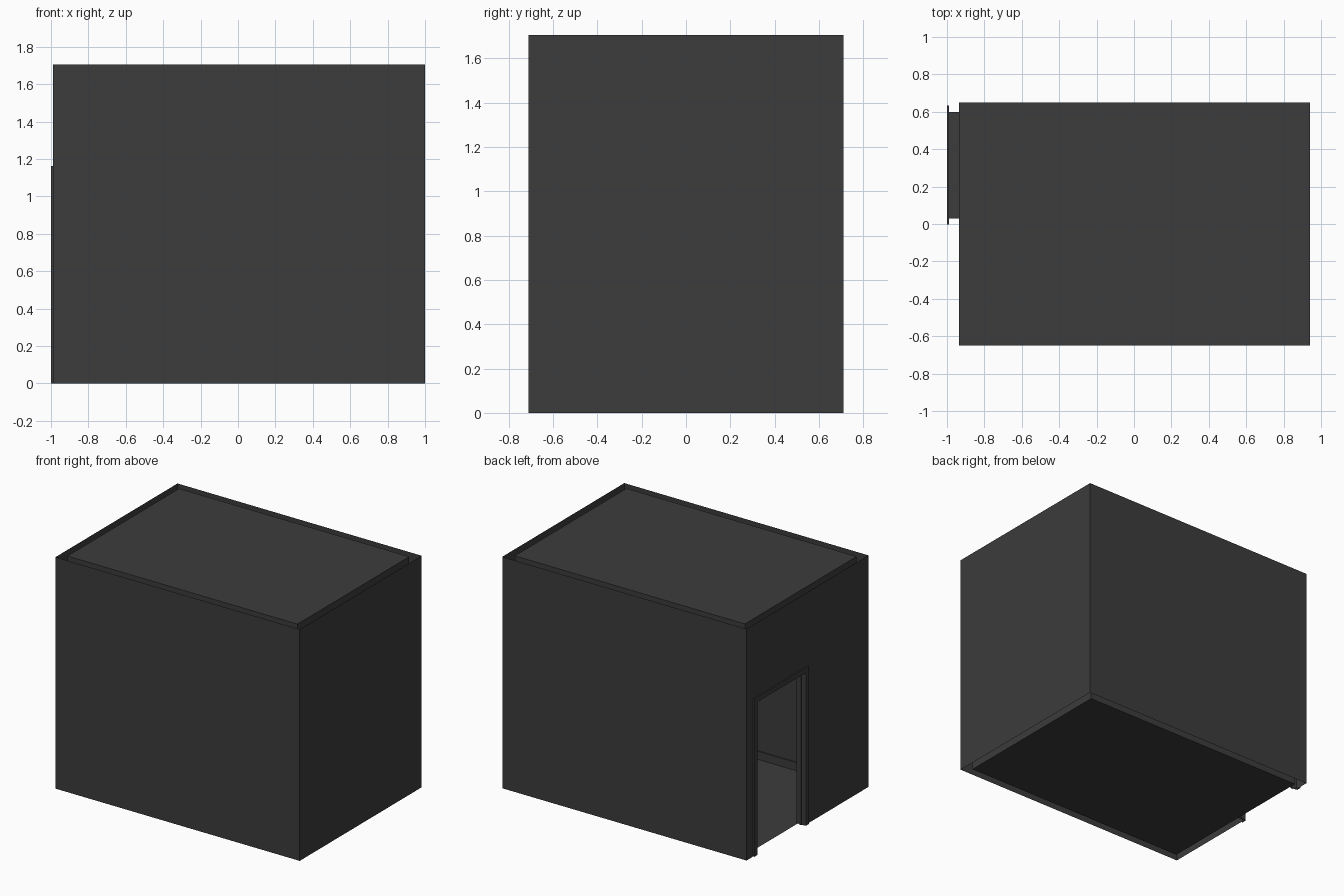
import bpy, bmesh

if "Cube" in bpy.data.objects:
    bpy.data.objects.remove(bpy.data.objects["Cube"])

H = 1.705                                    # room height
OX0, OX1, OY = -0.99, 1.0, 0.71              # outer shell
IX0, IX1, IY = -0.935, 0.94, 0.65            # inner shell
DY0, DY1, DZ = 0.03, 0.60, 1.13              # door opening

paint = bpy.data.materials.new("dark_grey_paint")
paint.diffuse_color = (0.045, 0.045, 0.045, 1)
paint.use_nodes = True
paint.node_tree.nodes["Principled BSDF"].inputs["Base Color"].default_value = paint.diffuse_color


def finish(name, bm):
    mesh = bpy.data.meshes.new(name)
    bm.to_mesh(mesh)
    bm.free()
    mesh.materials.append(paint)
    obj = bpy.data.objects.new(name, mesh)
    bpy.context.collection.objects.link(obj)
    return obj


def sheet(name, points, normal):
    """Single flat face turned towards the given normal."""
    bm = bmesh.new()
    f = bm.faces.new([bm.verts.new(p) for p in points])
    f.normal_update()
    if f.normal.dot(normal) < 0:
        f.normal_flip()
    return finish(name, bm)


def prism(name, points, depth):
    """Flat outline extruded along x by depth."""
    bm = bmesh.new()
    f = bm.faces.new([bm.verts.new(p) for p in points])
    new = bmesh.ops.extrude_face_region(bm, geom=[f])["geom"]
    bmesh.ops.translate(bm, vec=(depth, 0, 0),
                        verts=[v for v in new if isinstance(v, bmesh.types.BMVert)])
    bmesh.ops.recalc_face_normals(bm, faces=bm.faces)
    return finish(name, bm)


def box(name, x0, x1, y0, y1, z0, z1):
    return prism(name, [(x0, y0, z0), (x0, y1, z0), (x0, y1, z1), (x0, y0, z1)], x1 - x0)


def portal(name, x0, x1, grow, shrink):
    """U-shaped frame around the door opening."""
    a, b, c = DY0 - grow, DY1 + grow, DZ + grow
    d, e, f = DY0 + shrink, DY1 - shrink, DZ - shrink
    prism(name, [(x0, a, 0), (x0, a, c), (x0, b, c), (x0, b, 0),
                 (x0, e, 0), (x0, e, f), (x0, d, f), (x0, d, 0)], x1 - x0)


# Outer and inner wall sheets, with an open cavity between them
for tag, x0, x1, y, s in (("outer", OX0, OX1, OY, 1), ("inner", IX0, IX1, IY, -1)):
    for side, k in (("front", -1), ("back", 1)):
        sheet(f"{tag}_{side}_wall",
              [(x0, k * y, 0), (x1, k * y, 0), (x1, k * y, H), (x0, k * y, H)], (0, k * s, 0))
    sheet(f"{tag}_right_wall", [(x1, -y, 0), (x1, y, 0), (x1, y, H), (x1, -y, H)], (s, 0, 0))
    sheet(f"{tag}_door_wall",
          [(x0, -y, 0), (x0, -y, H), (x0, y, H), (x0, y, 0),
           (x0, DY1, 0), (x0, DY1, DZ), (x0, DY0, DZ), (x0, DY0, 0)], (-s, 0, 0))

# Floor and ceiling
for name, z, n in (("floor", 0, 1), ("ceiling", H, -1)):
    sheet(name, [(IX0, -IY, z), (IX1, -IY, z), (IX1, IY, z), (IX0, IY, z)], (0, 0, n))

# Door lining, stop and casings
portal("door_lining", OX0, IX0, 0.0, 0.006)
portal("door_stop", -0.968, -0.95, -0.006, 0.012)
portal("outer_casing", -1.0, OX0, 0.033, 0.003)
portal("inner_casing", IX0, IX0 + 0.01, 0.033, 0.003)

# Skirting boards and chair rail round the inside, interrupted at the door
for name, z0, z1, t in (("skirting", 0, 0.06, 0.008), ("chair_rail", 0.586, 0.68, 0.006)):
    box(f"{name}_front", IX0, IX1, -IY, -IY + t, z0, z1)
    box(f"{name}_back", IX0, IX1, IY - t, IY, z0, z1)
    box(f"{name}_right", IX1 - t, IX1, -IY + t, IY - t, z0, z1)
    box(f"{name}_door_long", IX0, IX0 + t, -IY + t, DY0 - 0.033, z0, z1)
    box(f"{name}_door_short", IX0, IX0 + t, DY1 + 0.033, IY - t, z0, z1)
